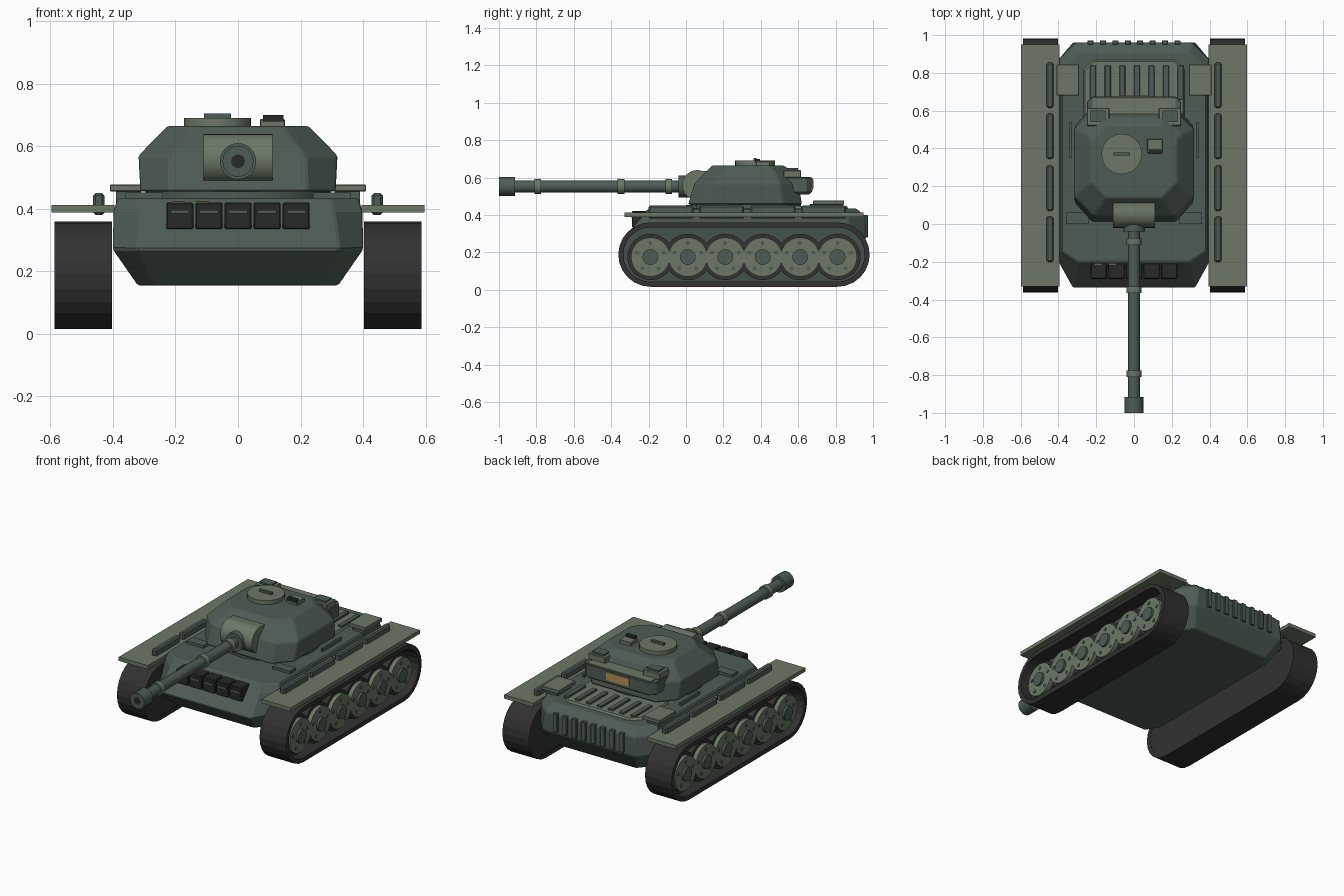
import bpy, bmesh, math
from mathutils import Matrix, Vector

if "Cube" in bpy.data.objects:
    bpy.data.objects.remove(bpy.data.objects["Cube"])


def material(name, rgb):
    m = bpy.data.materials.new(name)
    m.diffuse_color = (*rgb, 1)
    m.use_nodes = True
    m.node_tree.nodes["Principled BSDF"].inputs["Base Color"].default_value = m.diffuse_color
    return m


GREEN = material("hull green", (0.076, 0.107, 0.089))
LIGHT = material("light green", (0.150, 0.187, 0.135))
PAD = material("track pad green", (0.062, 0.084, 0.073))
DARK = material("dark rubber", (0.033, 0.031, 0.032))
BLACK = material("black metal", (0.020, 0.023, 0.022))
GOLD = material("amber", (0.46, 0.29, 0.10))


def finish(name, bm, mat, bevel=0, smooth=False):
    bmesh.ops.recalc_face_normals(bm, faces=bm.faces)
    me = bpy.data.meshes.new(name)
    bm.to_mesh(me)
    bm.free()
    me.materials.append(mat)
    ob = bpy.data.objects.new(name, me)
    bpy.context.collection.objects.link(ob)
    if bevel:
        mod = ob.modifiers.new("bevel", 'BEVEL')
        mod.width, mod.segments, mod.limit_method = bevel, 1, 'ANGLE'
    if smooth:
        bpy.ops.object.select_all(action='DESELECT')
        bpy.context.view_layer.objects.active = ob
        ob.select_set(True)
        bpy.ops.object.shade_smooth_by_angle(angle=math.radians(32))
    return ob


def boxes(name, mat, items, bevel=0):
    """Each item is (x0, x1, y0, y1, z0, z1)."""
    bm = bmesh.new()
    for x0, x1, y0, y1, z0, z1 in items:
        mid = Vector((x0 + x1, y0 + y1, z0 + z1)) / 2
        size = Matrix.Diagonal((x1 - x0, y1 - y0, z1 - z0, 1))
        bmesh.ops.create_cube(bm, size=1, matrix=Matrix.Translation(mid) @ size)
    return finish(name, bm, mat, bevel)


def mirrored(items):
    return items + [(-b, -a, *rest) for a, b, *rest in items]


def cylinders(name, mat, items, axis, segs=24):
    """Each item is (centre, radius, length)."""
    rot = {'X': Matrix.Rotation(math.pi / 2, 4, 'Y'),
           'Y': Matrix.Rotation(math.pi / 2, 4, 'X'), 'Z': Matrix()}[axis]
    bm = bmesh.new()
    for c, r, length in items:
        bmesh.ops.create_cone(bm, cap_ends=True, segments=segs, radius1=r, radius2=r,
                              depth=length, matrix=Matrix.Translation(c) @ rot)
    return finish(name, bm, mat, smooth=True)


def loft(name, mat, levels, bevel=0):
    """Stacked chamfered rectangles: (z, half width, y0, y1, chamfer x, front y, back y)."""
    bm = bmesh.new()
    rings = []
    for z, h, y0, y1, cx, cf, cb in levels:
        pts = [(h - cx, y0), (h, y0 + cf), (h, y1 - cb), (h - cx, y1),
               (cx - h, y1), (-h, y1 - cb), (-h, y0 + cf), (cx - h, y0)]
        rings.append([bm.verts.new((x, y, z)) for x, y in pts])
    for a, b in zip(rings, rings[1:]):
        for i in range(8):
            bm.faces.new((a[i], a[(i + 1) % 8], b[(i + 1) % 8], b[i]))
    bm.faces.new(rings[0])
    bm.faces.new(rings[-1])
    return finish(name, bm, mat, bevel)


# Hull
loft("hull", GREEN, [
    (0.155, 0.32, -0.22, 0.88, 0.05, 0.08, 0.06),
    (0.27, 0.40, -0.34, 0.96, 0.075, 0.14, 0.09),
    (0.39, 0.398, -0.235, 0.96, 0.09, 0.08, 0.09),
    (0.435, 0.385, -0.20, 0.91, 0.09, 0.06, 0.09)], 0.006)

# Rear deck, grille slats and rear plate ribs
loft("rear_deck", LIGHT, [(0.43, 0.27, 0.50, 0.87, 0.05, 0.05, 0.05),
                          (0.447, 0.26, 0.51, 0.86, 0.05, 0.05, 0.05)])
xs = [-0.216 + 0.077 * i for i in range(7)]
boxes("deck_slats", GREEN, [(x - 0.016, x + 0.016, 0.66, 0.84, 0.44, 0.458) for x in xs], 0.003)
boxes("rear_ribs", GREEN, [(x - 0.016, x + 0.016, 0.95, 0.972, 0.28, 0.40)
                           for x in [-0.23 + 0.0657 * i for i in range(8)]], 0.003)

# Deck fittings and raised rear boxes
boxes("deck_plates", GREEN, mirrored([(0.24, 0.36, 0.0, 0.06, 0.43, 0.452),
                                      (0.33, 0.342, 0.35, 0.54, 0.43, 0.455)]))
boxes("rear_box_stands", GREEN, mirrored([(0.31, 0.39, 0.69, 0.83, 0.41, 0.457)]))
boxes("rear_boxes", LIGHT, mirrored([(0.29, 0.41, 0.68, 0.845, 0.455, 0.478)]), 0.003)

# Fenders with the rail blocks on top
boxes("fenders", LIGHT, mirrored([(0.395, 0.597, -0.33, 0.95, 0.388, 0.412)]))
boxes("fender_rails", GREEN, mirrored([(0.427, 0.463, y, y + 0.24, 0.38, 0.45)
                                       for y in (-0.2, 0.07, 0.345, 0.615)]), 0.008)

# Launcher boxes on the front plate
lx = [-0.186, -0.093, 0, 0.093, 0.186]
boxes("front_boxes", BLACK, [(x - 0.043, x + 0.043, -0.29, -0.20, 0.335, 0.42) for x in lx], 0.004)
boxes("front_box_slots", GREEN, [(x - 0.03, x + 0.03, -0.295, -0.28, 0.385, 0.397) for x in lx])
boxes("front_lamps", GOLD, [(x - 0.02, x + 0.02, -0.215, -0.193, 0.416, 0.424)
                            for x in (-0.19, -0.115)])

# Running gear: stadium-shaped track loop around six wheels per side
YA, YB, ZC = -0.19, 0.81, 0.188


def stadium(r, n=12):
    pts = []
    for yc, start in ((YB, -90), (YA, 90)):
        for i in range(n + 1):
            a = math.radians(start + 180 * i / n)
            pts.append((yc + r * math.cos(a), ZC + r * math.sin(a)))
    return pts


def track_band(name, mat, x0, x1, r, inner=None):
    """Extruded stadium, hollow when an inner radius is given."""
    bm = bmesh.new()
    out = [[bm.verts.new((x, y, z)) for y, z in stadium(r)] for x in (x0, x1)]
    n = len(out[0])
    loops = list(out)
    if inner:
        inn = [[bm.verts.new((x, y, z)) for y, z in stadium(inner)] for x in (x0, x1)]
        loops = [out[0], out[1], inn[1], inn[0], out[0]]
    else:
        bm.faces.new(out[0])
        bm.faces.new(out[1])
    for a, b in zip(loops, loops[1:]):
        for i in range(n):
            j = (i + 1) % n
            bm.faces.new((a[i], a[j], b[j], b[i]))
    finish(name, bm, mat)


def track_pads(name, side, count=42, r=0.176):
    bm = bmesh.new()
    straight, arc = YB - YA, math.pi * r
    pitch = 2 * (straight + arc) / count
    for k in range(count):
        d = (k + 0.5) * pitch
        half, d = divmod(d, straight + arc)
        if d < straight:
            y, z, a = YA + d, ZC - r, 0
        else:
            a = (d - straight) / r
            y, z = YB + r * math.sin(a), ZC - r * math.cos(a)
        if half:
            y, z, a = YA + YB - y, 2 * ZC - z, a + math.pi
        m = Matrix.Translation((side * 0.495, y, z)) @ Matrix.Rotation(a, 4, 'X')
        bmesh.ops.create_cube(bm, size=1, matrix=m @ Matrix.Diagonal((0.19, pitch * 0.86, 0.022, 1)))
    finish(name, bm, PAD)


wheel_y = [YA + 0.2 * i for i in range(6)]
for side, tag in ((1, "right"), (-1, "left")):
    track_band(tag + "_track_belt", DARK, side * 0.403, side * 0.587, 0.172, 0.145)
    track_band(tag + "_inner_plate", DARK, side * 0.405, side * 0.42, 0.16)
    track_band(tag + "_wheel_mount", PAD, side * 0.42, side * 0.49, 0.15)

    def wheel_part(name, mat, r, x0, x1):
        cylinders(tag + name, mat, [((side * (x0 + x1) / 2, y, 0.175), r, x1 - x0)
                                    for y in wheel_y], 'X')

    wheel_part("_tyres", DARK, 0.124, 0.48, 0.54)
    wheel_part("_wheels", LIGHT, 0.105, 0.48, 0.566)
    wheel_part("_hubs", GREEN, 0.042, 0.56, 0.58)
    bolts = [((side * 0.566, y + 0.075 * math.cos(a), 0.175 + 0.075 * math.sin(a)), 0.011, 0.008)
             for y in wheel_y for a in [math.radians(90 + 72 * i) for i in range(5)]]
    cylinders(tag + "_wheel_bolts", GREEN, bolts, 'X', 8)

# Turret
cylinders("turret_ring", GREEN, [((0, 0.32, 0.445), 0.295, 0.035)], 'Z', 32)
loft("turret", GREEN, [
    (0.455, 0.312, 0.012, 0.62, 0.09, 0.10, 0.10),
    (0.57, 0.318, 0.045, 0.60, 0.10, 0.10, 0.10),
    (0.635, 0.255, 0.11, 0.565, 0.09, 0.09, 0.09),
    (0.665, 0.225, 0.14, 0.52, 0.08, 0.08, 0.08)], 0.006)

# Rear stowage on the turret
loft("turret_bustle", GREEN, [(0.51, 0.23, 0.50, 0.66, 0.03, 0.02, 0.03),
                              (0.525, 0.25, 0.50, 0.675, 0.03, 0.02, 0.03),
                              (0.60, 0.25, 0.50, 0.675, 0.03, 0.02, 0.03)], 0.003)
boxes("bustle_lid", LIGHT, [(-0.22, 0.22, 0.54, 0.665, 0.595, 0.604)])
boxes("bustle_boxes", LIGHT, mirrored([(0.13, 0.25, 0.52, 0.615, 0.60, 0.64)]), 0.004)
boxes("bustle_box_caps", GREEN, mirrored([(0.15, 0.23, 0.54, 0.60, 0.638, 0.65)]))
boxes("rear_plate", GOLD, [(-0.08, 0.08, 0.672, 0.681, 0.54, 0.59)])

# Roof hatches
cylinders("cupola", LIGHT, [((-0.065, 0.37, 0.675), 0.107, 0.03)], 'Z', 32)
boxes("cupola_handle", GREEN, [(-0.108, -0.022, 0.362, 0.378, 0.688, 0.704)])
boxes("small_hatch", LIGHT, [(0.07, 0.15, 0.375, 0.45, 0.655, 0.687)], 0.003)
boxes("hatch_periscope", BLACK, [(0.08, 0.145, 0.37, 0.395, 0.68, 0.70)])

# Gun mantlet and barrel, all centred on the gun axis
GZ = 0.552
cylinders("mantlet", LIGHT, [((0, 0.06, 0.56), 0.08, 0.22)], 'X', 24)
boxes("mantlet_back", LIGHT, [(-0.11, 0.11, 0.06, 0.15, 0.482, 0.635)])


def gun(name, mat, spans, segs=24):
    cylinders(name, mat, [((0, (a + b) / 2, GZ), r, b - a) for a, b, r in spans], 'Y', segs)


gun("gun_collar", GREEN, [(-0.04, 0.03, 0.058)])
gun("barrel", GREEN, [(-0.93, 0.0, 0.032)], 16)
gun("barrel_rings", LIGHT, [(-0.81, -0.775, 0.040), (-0.365, -0.33, 0.040), (-0.11, -0.075, 0.040)])
gun("muzzle", GREEN, [(-1.0, -0.915, 0.050)], 16)
gun("muzzle_bore", BLACK, [(-1.001, -0.99, 0.022)])
